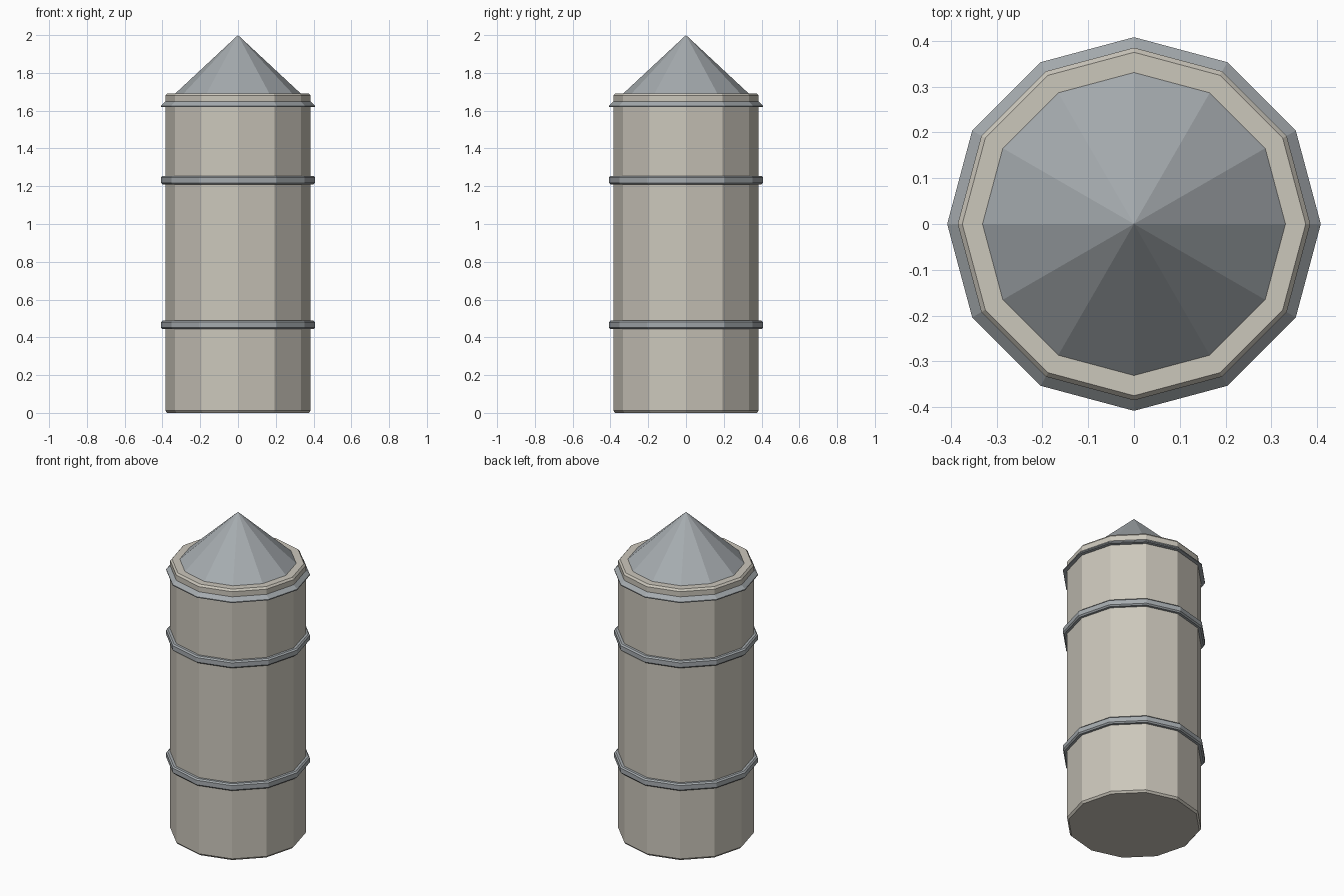
import bpy
import math

SIDES = 12

cube = bpy.data.objects.get("Cube")
if cube:
    bpy.data.objects.remove(cube, do_unlink=True)


def make_material(name, color):
    mat = bpy.data.materials.new(name)
    mat.use_nodes = True
    mat.diffuse_color = color
    mat.node_tree.nodes["Principled BSDF"].inputs["Base Color"].default_value = color
    return mat


def lathe(name, profile, mat, closed=False):
    """Turn (radius, height) points into a faceted solid; radius 0 is a tip."""
    verts, rows = [], []
    for r, z in profile:
        start = len(verts)
        if r == 0:
            verts.append((0, 0, z))
            rows.append([start] * SIDES)
            continue
        for i in range(SIDES):
            a = math.tau * i / SIDES
            verts.append((r * math.cos(a), r * math.sin(a), z))
        rows.append(list(range(start, start + SIDES)))
    pairs = list(zip(rows, rows[1:]))
    if closed:
        pairs.append((rows[-1], rows[0]))
    faces = []
    for low, high in pairs:
        for i in range(SIDES):
            j = (i + 1) % SIDES
            quad = [low[i], low[j], high[j], high[i]]
            faces.append(list(dict.fromkeys(quad)))
    if not closed:
        faces.append(rows[0][::-1])
        if profile[-1][0] > 0:
            faces.append(rows[-1])
    mesh = bpy.data.meshes.new(name)
    mesh.from_pydata(verts, [], faces)
    mesh.materials.append(mat)
    obj = bpy.data.objects.new(name, mesh)
    bpy.context.collection.objects.link(obj)
    return obj


stone = make_material("warm_stone", (0.60, 0.57, 0.50, 1))
metal = make_material("grey_metal", (0.38, 0.41, 0.43, 1))

# Main column with small chamfers at both ends
lathe("column", [(0.375, 0), (0.385, 0.012), (0.385, 1.68), (0.375, 1.692)], stone)

# Pointed roof set inside the rim
lathe("roof_cone", [(0.333, 1.69), (0, 2.0)], metal)

# Two hoops with chamfered edges
for name, z in (("lower_hoop", 0.466), ("upper_hoop", 1.232)):
    lathe(name, [(0.38, z - 0.022), (0.400, z - 0.022), (0.408, z - 0.014),
                 (0.408, z + 0.014), (0.400, z + 0.022), (0.38, z + 0.022)],
          metal, closed=True)

# Sloping drip ledge under the rim
lathe("drip_ledge", [(0.38, 1.62), (0.408, 1.62), (0.408, 1.626),
                     (0.385, 1.648), (0.38, 1.648)], metal, closed=True)
